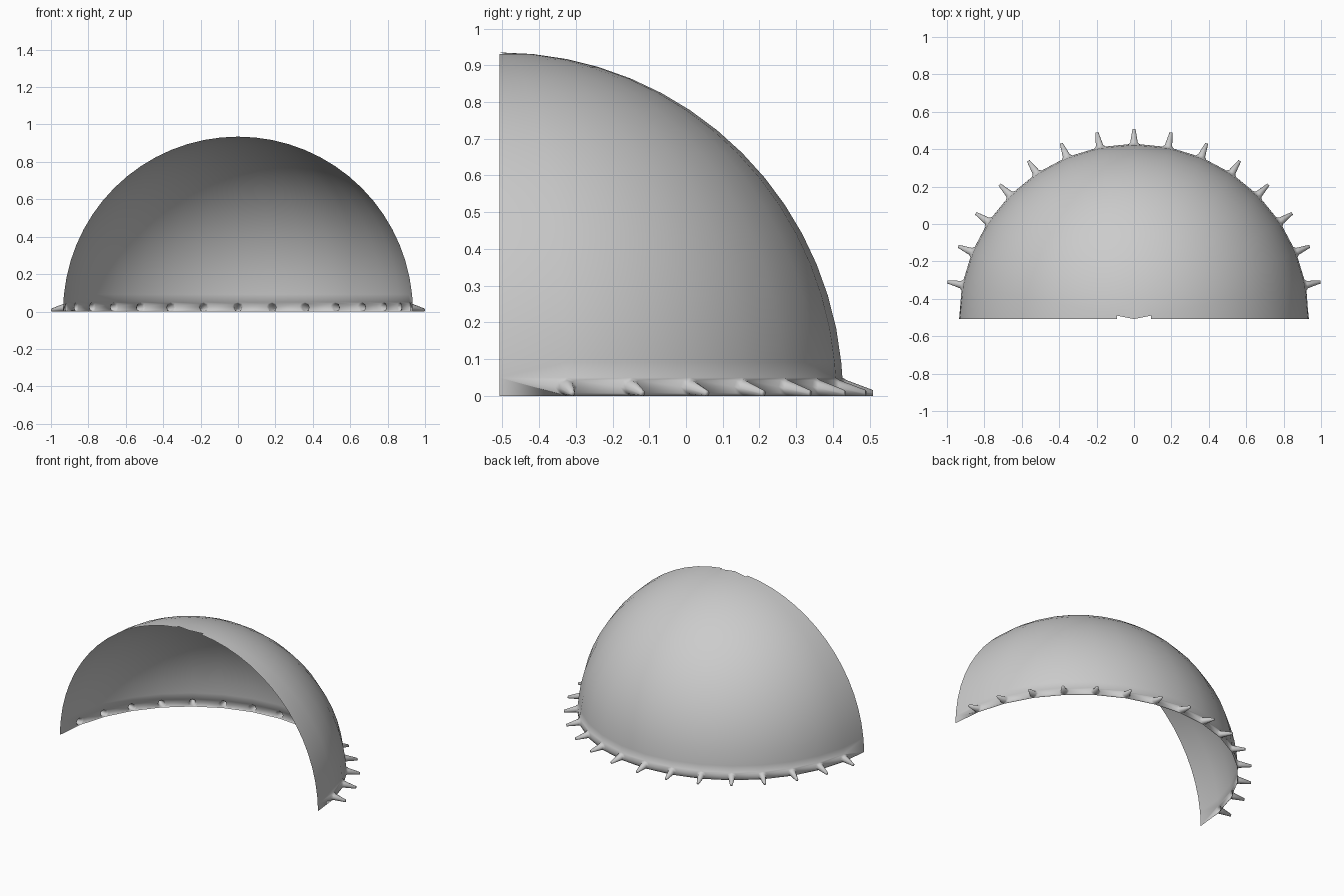
import bpy
import bmesh
from math import sin, cos, pi, asin

cube = bpy.data.objects.get("Cube")
if cube:
    bpy.data.objects.remove(cube, do_unlink=True)

RADIUS = 0.935      # dome radius
TIP = 1.017         # distance of the spike tips from the dome axis
CENTRE_Y = -0.508   # the dome axis lies on the open front edge
SEGMENTS = 16       # columns around the half circle
RINGS = 16          # rows from the rim to the crown

bm = bmesh.new()


def point(angle, out, side, z):
    """Vertex at a distance from the axis, shifted sideways along the rim."""
    return bm.verts.new((out * cos(angle) - side * sin(angle),
                         CENTRE_Y + out * sin(angle) + side * cos(angle), z))


def spike_ring(angle, out, half_width, height):
    """Octagon standing on z = 0, starting at the bottom."""
    ring = []
    for i in range(8):
        t = i * pi / 4
        side = half_width * sin(t)
        z = height / 2 * (1 - cos(t))
        # the widest ring lies on the dome surface
        r = (RADIUS**2 - z**2 - side**2)**0.5 if out is None else out
        ring.append(point(angle, r, side, z))
    return ring


# Spikes: open flared base, tapered shaft, blunt tip
angles = [pi * k / SEGMENTS for k in range(SEGMENTS + 1)]
bases = {}
for k in range(1, SEGMENTS):
    rings = [spike_ring(angles[k], None, 0.031, 0.05),
             spike_ring(angles[k], 0.945, 0.02, 0.043),
             spike_ring(angles[k], TIP, 0.008, 0.016)]
    bases[k] = rings[0]
    for a, b in zip(rings, rings[1:]):
        for i in range(8):
            j = (i + 1) % 8
            bm.faces.new((a[i], a[j], b[j], b[i]))
    bm.faces.new(rings[-1])

# Dome rows above the rim
rows = []
for n in range(1, RINGS):
    lat = n * pi / 2 / RINGS
    rows.append([point(a, RADIUS * cos(lat), 0, RADIUS * sin(lat)) for a in angles])
for low, high in zip(rows, rows[1:]):
    for k in range(SEGMENTS):
        bm.faces.new((low[k], low[k + 1], high[k + 1], high[k]))

# Crown fan, with the two end wedges left open as small notches
crown = point(0, 0, 0, RADIUS)
for k in range(1, SEGMENTS - 1):
    bm.faces.new((rows[-1][k], rows[-1][k + 1], crown))

# Rim panels running between neighbouring spike bases
ends = {k: [point(angles[k], RADIUS * cos(asin(z / RADIUS)), 0, z) for z in (0, 0.05)]
        for k in (0, SEGMENTS)}
for k in range(SEGMENTS):
    left = bases[k][:5] if k in bases else ends[k]
    if k + 1 in bases:
        base = bases[k + 1]
        right = [base[4], base[5], base[6], base[7], base[0]]
    else:
        right = ends[k + 1][::-1]
    bm.faces.new(left + right)
    bm.faces.new((left[-1], right[0], rows[0][k + 1], rows[0][k]))

bmesh.ops.recalc_face_normals(bm, faces=bm.faces)
top_face = max(bm.faces, key=lambda f: f.calc_center_median().z)
if top_face.normal.z < 0:
    bmesh.ops.reverse_faces(bm, faces=bm.faces)
for face in bm.faces:
    face.smooth = True

mesh = bpy.data.meshes.new("spiked_half_dome")
bm.to_mesh(mesh)
bm.free()
dome = bpy.data.objects.new("spiked_half_dome", mesh)
bpy.context.collection.objects.link(dome)

# Plain grey
grey = bpy.data.materials.new("light_grey")
grey.use_nodes = True
colour = (0.6, 0.6, 0.6, 1)
grey.diffuse_color = colour
grey.node_tree.nodes["Principled BSDF"].inputs["Base Color"].default_value = colour
mesh.materials.append(grey)
